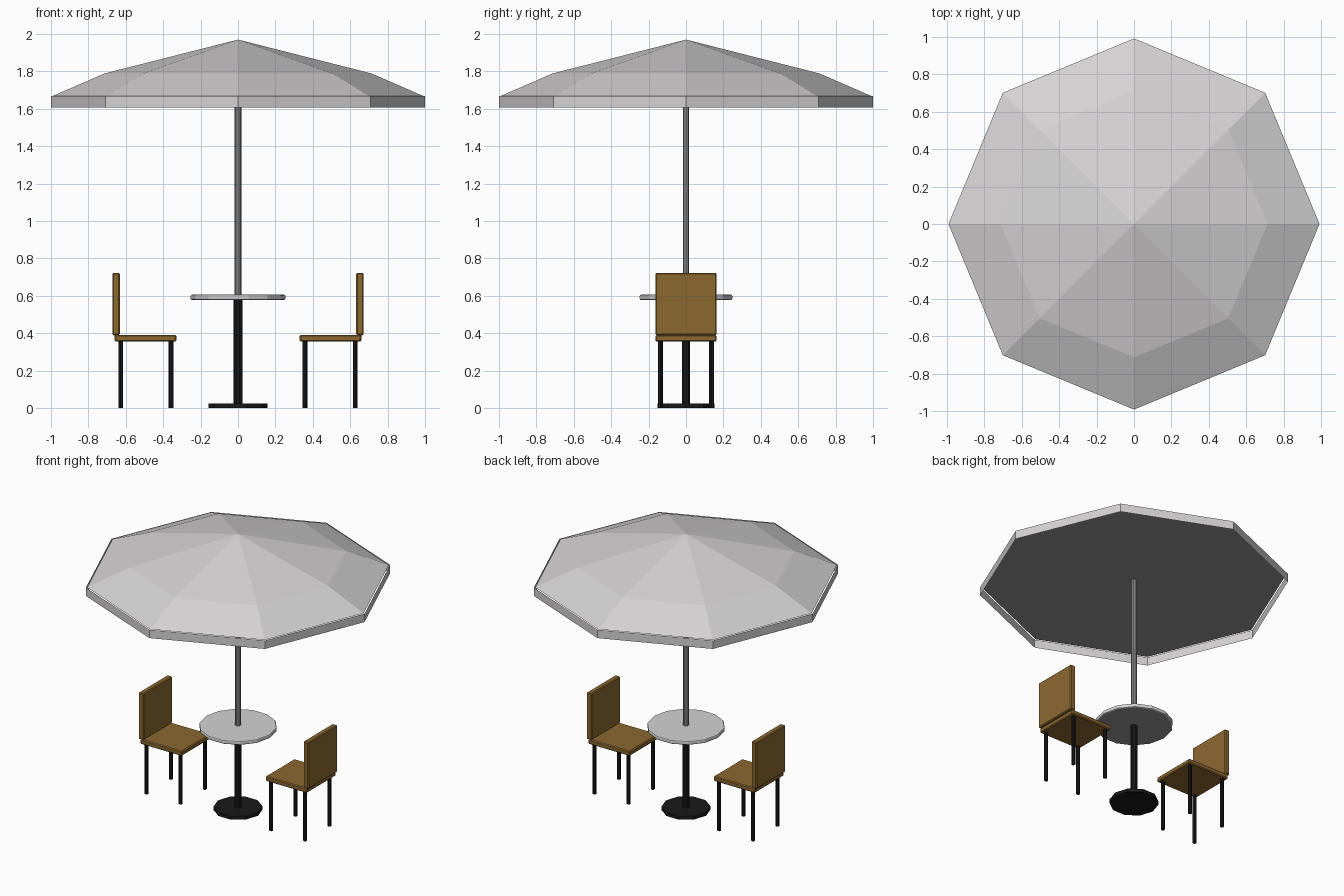
import bpy, bmesh, math
from mathutils import Matrix

if "Cube" in bpy.data.objects:
    bpy.data.objects.remove(bpy.data.objects["Cube"])


def material(name, rgb):
    m = bpy.data.materials.new(name)
    m.diffuse_color = (*rgb, 1)
    m.use_nodes = True
    m.node_tree.nodes["Principled BSDF"].inputs["Base Color"].default_value = m.diffuse_color
    return m


LIGHT = material("light_grey", (0.665, 0.65, 0.65))
DARK = material("dark_grey", (0.32, 0.32, 0.32))
WOOD = material("brown_wood", (0.265, 0.14, 0.03))
BLACK = material("black_metal", (0.010, 0.010, 0.010))


def finish(bm, name, mats, bevel=0, segments=1):
    me = bpy.data.meshes.new(name)
    bm.normal_update()
    if len(mats) > 1:  # second colour goes on the underside
        for f in bm.faces:
            f.material_index = int(f.normal.z < -0.9)
    bm.to_mesh(me)
    bm.free()
    for m in mats:
        me.materials.append(m)
    ob = bpy.data.objects.new(name, me)
    bpy.context.collection.objects.link(ob)
    if bevel:
        mod = ob.modifiers.new("soft_edges", "BEVEL")
        mod.width = bevel
        mod.segments = segments
        mod.limit_method = "ANGLE"
        mod.angle_limit = math.radians(50)
        mod.material = 0
    return ob


def lathe(name, mats, sides, profile, centre=(0, 0), bottom=True, top=True, **kw):
    """Stack of regular rings (radius, z); radius 0 makes a point."""
    bm = bmesh.new()
    cx, cy = centre
    rings = []
    for r, z in profile:
        if r == 0:
            rings.append([bm.verts.new((cx, cy, z))] * sides)
        else:
            rings.append([bm.verts.new((cx + r * math.cos(math.tau * i / sides),
                                        cy + r * math.sin(math.tau * i / sides), z))
                          for i in range(sides)])
    for a, b in zip(rings, rings[1:]):
        for i in range(sides):
            j = (i + 1) % sides
            quad = [a[i], a[j], b[j], b[i]]
            bm.faces.new(list(dict.fromkeys(quad)))
    if bottom:
        bm.faces.new(rings[0][::-1])
    if top and profile[-1][0] > 0:
        bm.faces.new(rings[-1])
    return finish(bm, name, mats, **kw)


def box(name, mat, x, y, z, **kw):
    """Box from (min, max) ranges."""
    bm = bmesh.new()
    size = [b - a for a, b in (x, y, z)]
    mid = [(a + b) / 2 for a, b in (x, y, z)]
    bmesh.ops.create_cube(bm, size=1, matrix=Matrix.Translation(mid) @ Matrix.Diagonal((*size, 1)))
    return finish(bm, name, [mat], **kw)


# Parasol: faceted canopy with dark lining, thin hanging valance, pole
lathe("canopy", [LIGHT, DARK], 8, [(0.992, 1.668), (0.713, 1.789), (0, 1.97)])
lathe("valance", [LIGHT], 8, [(1.0, 1.608), (1.0, 1.668)], bottom=False, top=False)
lathe("parasol_pole", [DARK], 10, [(0.018, 0.59), (0.018, 1.69)])

# Table: round top with dark underside, post and foot
lathe("table_top", [LIGHT, DARK], 14, [(0.254, 0.578), (0.254, 0.606)], bevel=0.008, segments=2)
lathe("table_post", [BLACK], 10, [(0.023, 0.01), (0.023, 0.585)])
lathe("table_foot", [BLACK], 10, [(0.159, 0), (0.159, 0.024)])


# Two chairs facing the table, mirrored across the centre
def chair(side, label):
    def span(a, b):
        return tuple(sorted((side * a, side * b)))

    box(label + "_seat", WOOD, span(0.33, 0.659), (-0.164, 0.164), (0.356, 0.390), bevel=0.006)
    box(label + "_back", WOOD, span(0.632, 0.672), (-0.164, 0.164), (0.389, 0.722), bevel=0.006)
    for row, x in (("front", 0.358), ("rear", 0.627)):
        for hand, y in (("left", -0.137), ("right", 0.137)):
            lathe(f"{label}_{row}_{hand}_leg", [BLACK], 8, [(0.013, 0), (0.013, 0.36)],
                  centre=(side * x, y))


chair(-1, "left_chair")
chair(1, "right_chair")
